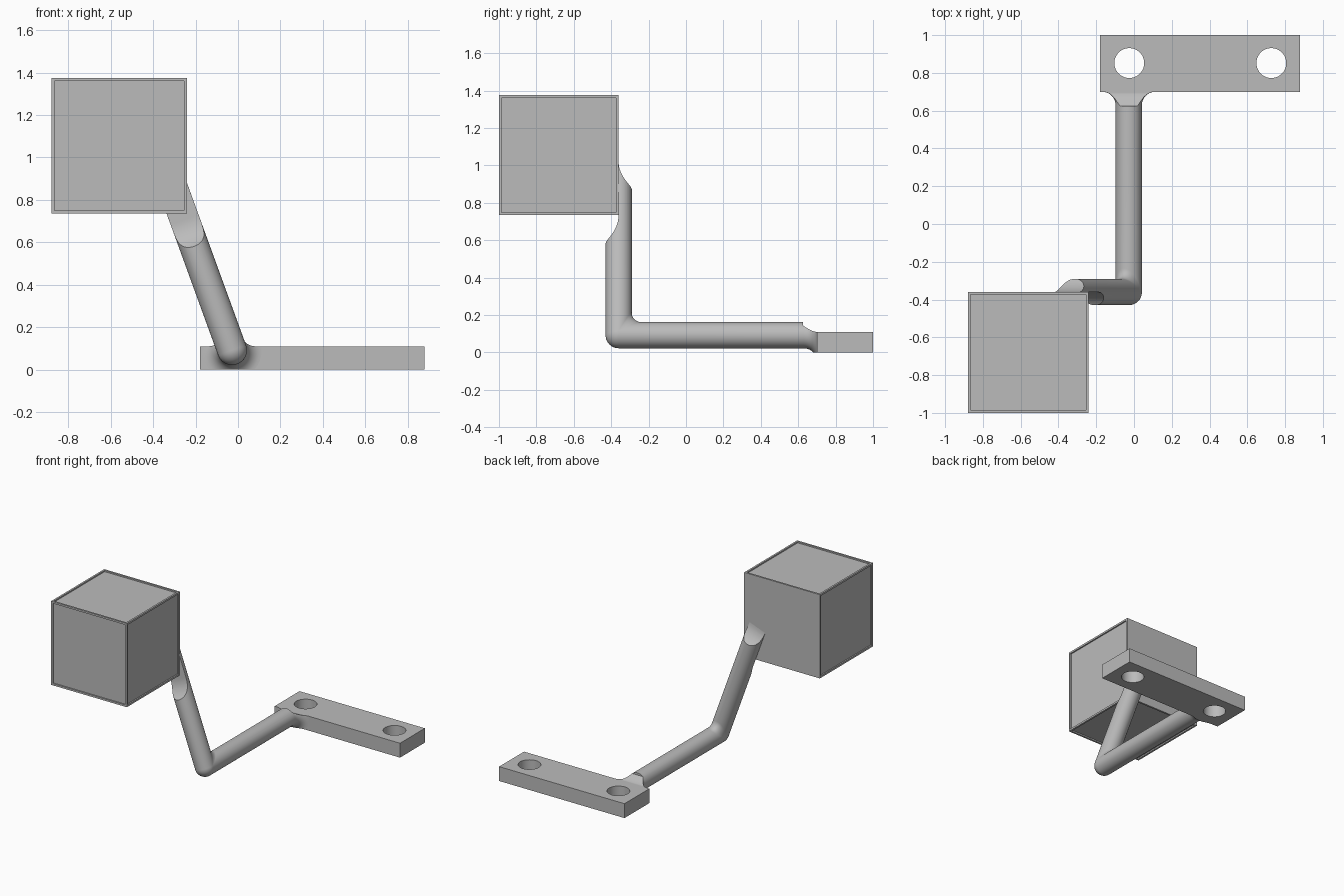
import bpy, bmesh, math
from mathutils import Vector, Matrix

if "Cube" in bpy.data.objects:
    bpy.data.objects.remove(bpy.data.objects["Cube"])

grey = bpy.data.materials.new("plain grey")
grey.use_nodes = True
COL = (0.5, 0.5, 0.5, 1)
grey.diffuse_color = COL
grey.node_tree.nodes["Principled BSDF"].inputs["Base Color"].default_value = COL


def finish(name, bm):
    bmesh.ops.recalc_face_normals(bm, faces=bm.faces[:])
    me = bpy.data.meshes.new(name)
    bm.to_mesh(me)
    bm.free()
    me.materials.append(grey)
    ob = bpy.data.objects.new(name, me)
    bpy.context.collection.objects.link(ob)
    return ob


def box(lo, hi):
    lo, hi = Vector(lo), Vector(hi)
    bm = bmesh.new()
    bmesh.ops.create_cube(bm, size=1, matrix=Matrix.Translation((lo + hi) / 2)
                          @ Matrix.Diagonal((*(hi - lo), 1)))
    return bm


def prism(points, origin, a, b, c, half=0.4):
    """Profile in the a/b plane, extruded both ways along c."""
    bm = bmesh.new()
    rings = [[bm.verts.new(origin + a * p + b * q + c * s) for p, q in points]
             for s in (-half, half)]
    for r in rings:
        bm.faces.new(r)
    n = len(points)
    for i in range(n):
        j = (i + 1) % n
        bm.faces.new((rings[0][i], rings[0][j], rings[1][j], rings[1][i]))
    return bm


def cut(ob, bm):
    tool = finish("cutter", bm)
    tool.hide_render = True
    mod = ob.modifiers.new("cut", "BOOLEAN")
    mod.operation, mod.solver, mod.object = "DIFFERENCE", "EXACT", tool
    bpy.context.view_layer.objects.active = ob
    bpy.ops.object.modifier_apply(modifier=mod.name)
    bpy.data.objects.remove(tool)


def smooth(ob):
    bpy.ops.object.select_all(action="DESELECT")
    ob.select_set(True)
    bpy.context.view_layer.objects.active = ob
    bpy.ops.object.shade_smooth_by_angle(angle=math.radians(30))


# Cube with recessed panels on every side but the back
bm = box((-0.88, -1.0, 0.735), (-0.24, -0.36, 1.375))
bm.normal_update()
panels = [f for f in bm.faces if f.normal.y < 0.5]
bmesh.ops.inset_individual(bm, faces=panels, thickness=0.02)
bmesh.ops.inset_individual(bm, faces=panels, thickness=0.0, depth=-0.01)
finish("cube_block", bm)

# Mounting plate with two round holes
plate = finish("mounting_plate", box((-0.18, 0.70, 0), (0.88, 1.0, 0.11)))
for x in (-0.025, 0.727):
    bm = bmesh.new()
    bmesh.ops.create_cone(bm, cap_ends=True, segments=64, radius1=0.079, radius2=0.079,
                          depth=0.4, matrix=Matrix.Translation((x, 0.852, 0.05)))
    cut(plate, bm)
smooth(plate)

# Bent round arm: level run along Y, then a leaning run along T
R, SEG = 0.07, 64
TILT = math.radians(20)
O = Vector((-0.028, -0.36, 0.092))
Y = Vector((0, 1, 0))
T = Vector((-math.sin(TILT), 0, math.cos(TILT)))
W = Vector((math.cos(TILT), 0, math.sin(TILT)))
X, Z = Vector((1, 0, 0)), Vector((0, 0, 1))


def ring(place):
    """place(u, w) gives (y, t, w) for a point of the round section."""
    out = []
    for i in range(SEG):
        a = 2 * math.pi * i / SEG
        y, t, w = place(R * math.cos(a), R * math.sin(a))
        out.append(O + Y * y + T * t + W * w)
    return out


def level(y, k):
    return ring(lambda u, w: (y, u * k, w * k))


def elbow(th):
    # ball-shaped outer corner, small fillet on the inner corner
    def place(u, w):
        rho = -u if u < 0 else 0.8 * u
        return (u + rho * (1 - math.cos(th)), u + rho * (1 - math.sin(th)), w)
    return ring(place)


rings = [level(1.062, 2.0)]
for i in range(10, -1, -1):
    p = math.pi / 2 * i / 10
    rings.append(level(0.99 + 0.07 * math.sin(p), 2 - math.cos(p)))
rings += [elbow(math.pi / 2 * (1 - i / 12)) for i in range(13)]
rings.append(ring(lambda u, w: (u, 1.05, w)))
bm = bmesh.new()
vs = [[bm.verts.new(p) for p in r] for r in rings]
for r0, r1 in zip(vs, vs[1:]):
    for i in range(SEG):
        j = (i + 1) % SEG
        bm.faces.new((r0[i], r0[j], r1[j], r1[i]))
bm.faces.new(vs[0])
bm.faces.new(vs[-1])
bmesh.ops.remove_doubles(bm, verts=bm.verts[:], dist=1e-5)
arm = finish("bent_arm", bm)

# Trim the upper end to a half round that runs out against the cube back
AR, AT = 0.165, math.radians(54.9)
arc = [AT * (1 - i / 10) for i in range(11)]
front = [(-AR * (1 - math.cos(a)), 0.655 - AR * math.sin(a)) for a in arc]
back = [(AR * (1 - math.cos(a)), 0.965 - AR * math.sin(a)) for a in reversed(arc)]
outline = [(-0.2, front[0][1])] + front + back + [(0.2, back[-1][1]), (0.2, 1.2), (-0.2, 1.2)]
cut(arm, prism([(p - 0.001, q) for p, q in outline], O, Y, T, W))

# Trim the plate end level with the plate's top and bottom
top = [(0.625 + 0.07 * math.sin(a), 0.11 + 0.035 * (1 - math.sin(a)) ** 1.5)
       for a in [math.pi / 2 * i / 10 for i in range(11)]]
cut(arm, prism([(0.625, 0.4)] + top + [(0.9, 0.11), (0.9, 0.4)], Vector(), Y, Z, X))
cut(arm, box((-0.5, 0.5, -0.4), (0.5, 0.9, 0.0)))
smooth(arm)
